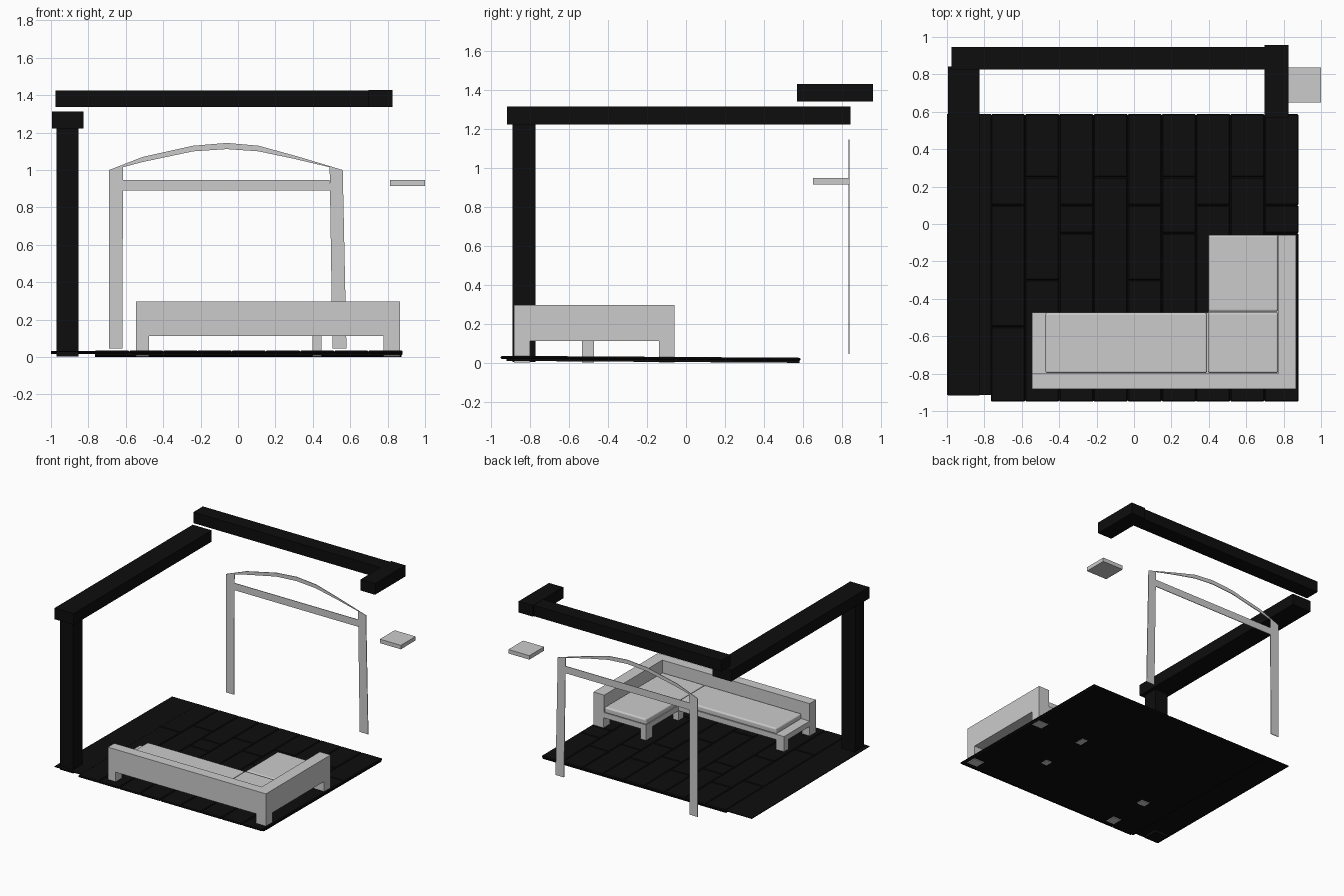
import bpy, bmesh
from mathutils import Vector

if "Cube" in bpy.data.objects:
    bpy.data.objects.remove(bpy.data.objects["Cube"])

black = bpy.data.materials.new("black")
black.diffuse_color = (0.004, 0.004, 0.004, 1)
black.use_nodes = True
black.node_tree.nodes["Principled BSDF"].inputs["Base Color"].default_value = black.diffuse_color


def finish(name, bm, mat=None):
    bmesh.ops.recalc_face_normals(bm, faces=bm.faces)
    me = bpy.data.meshes.new(name)
    bm.to_mesh(me)
    bm.free()
    ob = bpy.data.objects.new(name, me)
    bpy.context.collection.objects.link(ob)
    if mat:
        me.materials.append(mat)
    return ob


def add_box(bm, x, y, z):
    vs = bmesh.ops.create_cube(bm, size=1)["verts"]
    for v in vs:
        v.co = Vector([a + (b - a) * (c + 0.5) for (a, b), c in zip((x, y, z), v.co)])


def boxes(name, parts, mat=None, bevel=0, segments=1, slope=0):
    bm = bmesh.new()
    for p in parts:
        add_box(bm, *p)
    for v in bm.verts:
        v.co.z -= slope * (v.co.y + 0.95)
    ob = finish(name, bm, mat)
    if bevel:
        m = ob.modifiers.new("bevel", "BEVEL")
        m.width = bevel
        m.segments = segments
    return ob


def prism(name, outlines, y0, y1):
    bm = bmesh.new()
    for pts in outlines:
        f = bm.faces.new([bm.verts.new((x, y0, z)) for x, z in pts])
        top = bmesh.ops.extrude_face_region(bm, geom=[f])["geom"]
        for v in top:
            if isinstance(v, bmesh.types.BMVert):
                v.co.y = y1
    return finish(name, bm)


# floor: thin strip, gently sloping bed and staggered bevelled boards
SLOPE = 0.0065
boxes("floor_strip", [((-1, -0.765), (-0.915, 0.588), (0.027, 0.032))], black, slope=SLOPE)
boxes("floor_bed", [((-0.765, 0.875), (-0.92, 0.582), (0.01, 0.03))], black, slope=SLOPE)
boards, n = [], 9
w = (0.88 + 0.765) / n
for i in range(n):
    x = (-0.765 + i * w, -0.765 + (i + 1) * w)
    cuts = [-0.95, -0.55 + 0.25 * (i % 3), 0.1 + 0.15 * (i % 2), 0.588]
    for a, b in zip(cuts, cuts[1:]):
        boards.append((x, (a, b), (0.02, 0.036)))
boxes("floor_boards", boards, black, bevel=0.006, slope=SLOPE)

# post and overhead beams
boxes("corner_post", [((-0.97, -0.852), (-0.888, -0.77), (0.004, 1.225))], black)
boxes("side_beam", [((-0.995, -0.825), (-0.918, 0.843), (1.222, 1.313))], black)
boxes("rear_beam", [((-0.977, 0.70), (0.825, 0.947), (1.338, 1.426))], black)
boxes("rear_beam_return", [((0.697, 0.825), (0.57, 0.958), (1.338, 1.428))], black)

# flat arched frame
outer = [(-0.69, 1.0), (-0.51, 1.07), (-0.24, 1.13), (-0.06, 1.145),
         (0.11, 1.13), (0.31, 1.075), (0.56, 1.0)]
inner = [(-0.615, 1.015), (-0.51, 1.043), (-0.24, 1.10), (-0.06, 1.112),
         (0.11, 1.10), (0.30, 1.06), (0.49, 1.015)]
prism("arch_frame", [
    outer + inner[::-1],
    [(-0.69, 0.045), (-0.618, 0.045), (-0.615, 1.015), (-0.69, 1.0)],
    [(0.505, 0.045), (0.58, 0.045), (0.56, 1.0), (0.49, 1.015)],
    [(-0.618, 0.89), (0.492, 0.89), (0.49, 0.947), (-0.616, 0.947)]], 0.832, 0.837)

# small shelf plate
boxes("shelf_plate", [((0.813, 1.0), (0.65, 0.838), (0.914, 0.946))])

# corner sofa
boxes("sofa_base", [((-0.545, 0.78), (-0.81, -0.472), (0.112, 0.155)),
                    ((0.397, 0.78), (-0.472, -0.058), (0.112, 0.155))])
boxes("sofa_back", [((-0.545, 0.867), (-0.882, -0.80), (0.112, 0.296)),
                    ((0.772, 0.867), (-0.80, -0.058), (0.112, 0.296))])
boxes("seat_cushions", [((-0.475, 0.391), (-0.797, -0.474), (0.153, 0.2)),
                        ((0.395, 0.771), (-0.797, -0.472), (0.153, 0.2)),
                        ((0.397, 0.771), (-0.468, -0.058), (0.153, 0.2))],
      bevel=0.012, segments=3)
ax, bx, cx = (-0.545, -0.475), (0.397, 0.447), (0.777, 0.867)
fy, my, by = (-0.882, -0.80), (-0.532, -0.472), (-0.138, -0.058)
boxes("sofa_feet", [(x, y, (0.002, 0.113)) for x, y in
                    ((ax, fy), (ax, my), (bx, my), (bx, by), (cx, fy), (cx, by))])
